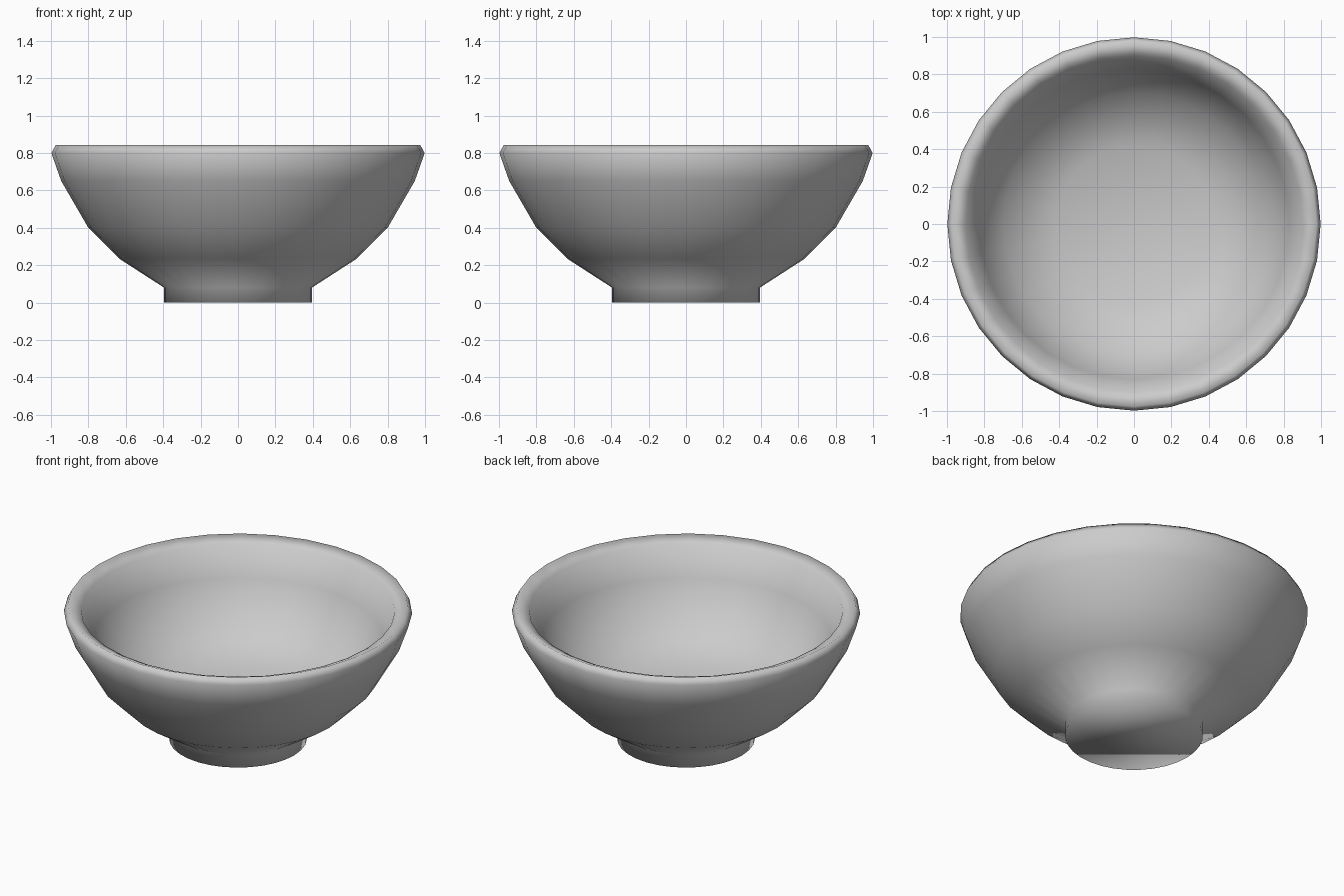
import bpy, bmesh, math

if "Cube" in bpy.data.objects:
    bpy.data.objects.remove(bpy.data.objects["Cube"])

SIDES = 32

# Profile (radius, height): foot, outer wall, rim, inner wall, floor
profile = [(0.395, 0.0), (0.395, 0.08), (0.635, 0.235), (0.80, 0.40),
           (0.945, 0.65), (0.998, 0.80), (0.975, 0.842),
           (0.90, 0.81), (0.83, 0.63), (0.70, 0.38), (0.42, 0.26)]
FLOOR = 0.25

# Bowl: revolve the profile and close the floor and the foot
bm = bmesh.new()
rings = []
for r, z in profile:
    rings.append([bm.verts.new((r * math.cos(2 * math.pi * i / SIDES),
                                r * math.sin(2 * math.pi * i / SIDES), z))
                  for i in range(SIDES)])
for a, b in zip(rings, rings[1:]):
    for i in range(SIDES):
        j = (i + 1) % SIDES
        bm.faces.new((a[i], a[j], b[j], b[i]))
bm.faces.new(rings[0][::-1])
centre = bm.verts.new((0, 0, FLOOR))
for i in range(SIDES):
    bm.faces.new((rings[-1][i], rings[-1][(i + 1) % SIDES], centre))
bmesh.ops.recalc_face_normals(bm, faces=bm.faces)
for f in bm.faces:
    f.smooth = True

mesh = bpy.data.meshes.new("bowl")
bm.to_mesh(mesh)
bm.free()
bowl = bpy.data.objects.new("bowl", mesh)
bpy.context.collection.objects.link(bowl)
